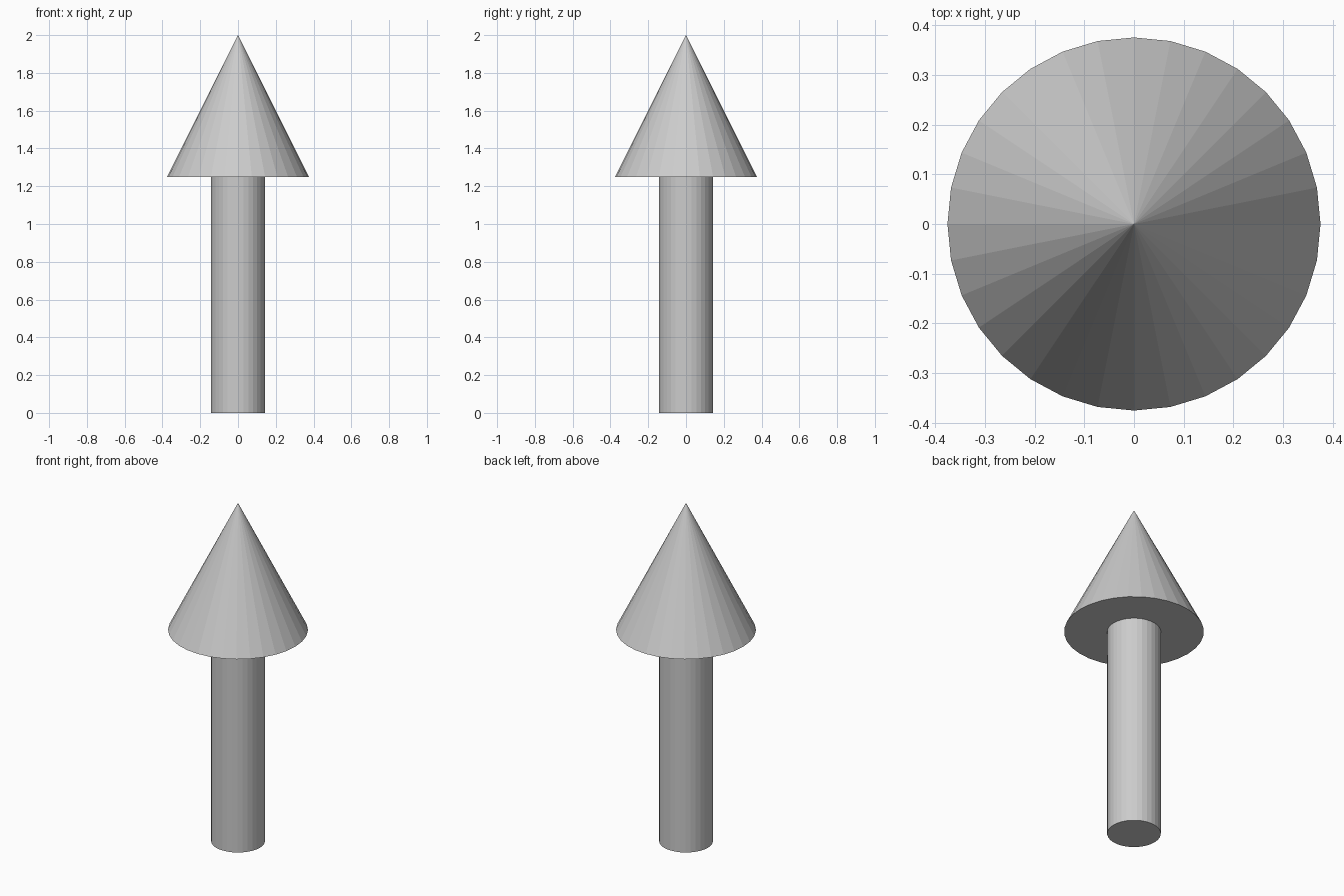
import bpy

if "Cube" in bpy.data.objects:
    bpy.data.objects.remove(bpy.data.objects["Cube"])

SIDES = 32


def add_part(name, r_bottom, r_top, z_bottom, z_top):
    """Flat-shaded round part standing between two heights."""
    bpy.ops.mesh.primitive_cone_add(
        vertices=SIDES, radius1=r_bottom, radius2=r_top,
        depth=z_top - z_bottom, end_fill_type='NGON',
        location=(0, 0, (z_bottom + z_top) / 2))
    bpy.context.object.name = name


# Straight round shaft
add_part("arrow_shaft", 0.144, 0.144, 0.0, 1.25)

# Pointed head with a closed flat underside
add_part("arrow_head", 0.375, 0.0, 1.25, 2.0)
